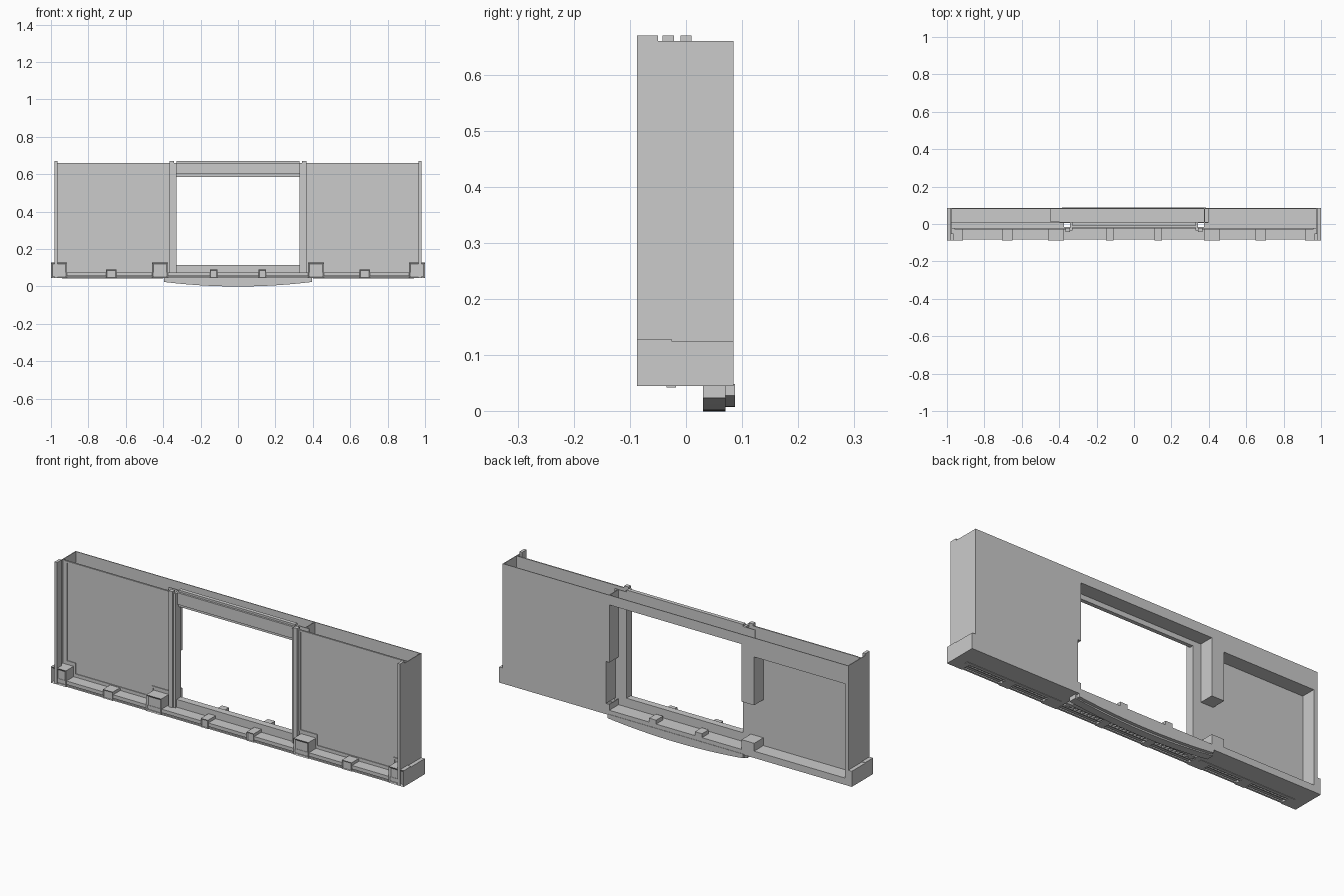
import bpy
import bmesh

if "Cube" in bpy.data.objects:
    bpy.data.objects.remove(bpy.data.objects["Cube"], do_unlink=True)

FRONT, BACK = -0.087, 0.085
PANE, CORE = -0.025, 0.01
BASE, SILL, TOP, CREST = 0.045, 0.08, 0.66, 0.67
WALL, OPENING, DIVIDER = 0.98, 0.33, 0.365
BAY, POST = 0.375, 0.446
KNEE, LINTEL, RECESS_TOP, RECESS_END = 0.315, 0.61, 0.563, 0.96
SKIN = 0.004
INNER = BACK - SKIN


def finish(name, bm):
    bmesh.ops.recalc_face_normals(bm, faces=bm.faces[:])
    mesh = bpy.data.meshes.new(name)
    bm.to_mesh(mesh)
    bm.free()
    obj = bpy.data.objects.new(name, mesh)
    bpy.context.scene.collection.objects.link(obj)


def add_box(bm, xs, ys, zs):
    verts = [bm.verts.new((x, y, z)) for x in xs for y in ys for z in zs]
    for quad in ((0, 1, 3, 2), (4, 6, 7, 5), (0, 4, 5, 1), (2, 3, 7, 6), (0, 2, 6, 4), (1, 5, 7, 3)):
        bm.faces.new([verts[i] for i in quad])


def box(name, xs, ys, zs, inset=0):
    bm = bmesh.new()
    add_box(bm, sorted(xs), ys, zs)
    if inset:
        # Sunken square on the front face
        bmesh.ops.recalc_face_normals(bm, faces=bm.faces[:])
        face = min(bm.faces, key=lambda f: f.calc_center_median().y)
        bmesh.ops.inset_region(bm, faces=[face], thickness=inset)
        bmesh.ops.translate(bm, verts=face.verts[:], vec=(0, inset / 2, 0))
    finish(name, bm)


def pair(name, xs, ys, zs, inset=0):
    for side, label in ((1, "left"), (-1, "right")):
        box(f"{label}_{name}", [side * x for x in xs], ys, zs, inset)


def bowed_strip(name, half, ys, low, rise, top, steps=24):
    bm = bmesh.new()
    outline = [(-half, top), (half, top)]
    for i in range(steps + 1):
        t = 1 - 2 * i / steps
        outline.append((t * half, low + rise * t * t))
    face = bm.faces.new([bm.verts.new((x, ys[0], z)) for x, z in outline])
    moved = bmesh.ops.extrude_face_region(bm, geom=[face])["geom"]
    verts = [v for v in moved if isinstance(v, bmesh.types.BMVert)]
    bmesh.ops.translate(bm, verts=verts, vec=(0, ys[1] - ys[0], 0))
    finish(name, bm)


# Front panels and outer walls, open at the top
pair("front_panel", (DIVIDER, WALL - SKIN), (PANE, PANE + SKIN), (BASE, TOP))
pair("outer_wall", (WALL - SKIN, WALL), (FRONT, BACK), (BASE, TOP))
pair("outer_post", (0.965, WALL), (FRONT, -0.05), (BASE, CREST))

# Stepped moulding that borders each panel
border = [(0.37, 0.655), (0.955, 0.655), (0.955, 0.145), (0.905, 0.145),
          (0.905, 0.09), (0.465, 0.09), (0.465, 0.145), (0.37, 0.145), (0.37, 0.655)]
for side, label in ((1, "left"), (-1, "right")):
    bm = bmesh.new()
    for (ax, az), (bx, bz) in zip(border, border[1:]):
        xs = sorted((side * ax, side * bx))
        zs = sorted((az, bz))
        add_box(bm, (xs[0] - SKIN, xs[1] + SKIN), (PANE - SKIN, PANE),
                (zs[0] - SKIN, zs[1] + SKIN))
    finish(f"{label}_panel_border", bm)

# Frame around the central opening
pair("divider", (0.342, DIVIDER), (-0.042, PANE + SKIN), (BASE, CREST))
pair("opening_jamb", (OPENING, 0.342), (-0.035, CORE), (BASE, TOP))
pair("jamb_return", (OPENING, BAY + 0.023), (CORE - SKIN, CORE), (BASE, TOP))
across = (-OPENING, OPENING)
box("opening_head", across, (-0.01, CORE), (0.585, CREST))
box("opening_head_trim", across, (-0.02, -0.01), (0.6, TOP))
box("opening_lip", across, (PANE, CORE), (BASE, 0.115))

# Rear shell: closed left half
box("rear_wall", (BAY + 0.023, WALL), (INNER, BACK), (BASE, TOP))
for name, low, high in (("upper", KNEE, TOP), ("lower", BASE, 0.1)):
    box(f"rear_wall_{name}_edge", (BAY, BAY + 0.023), (INNER, BACK), (low, high))
    box(f"bay_{name}_cheek", (BAY, BAY + SKIN), (CORE, BACK), (low, high))
box("bay_cheek", (BAY + 0.019, BAY + 0.023), (CORE, BACK), (0.1, KNEE))
box("bay_knee", (BAY, BAY + 0.023), (CORE, BACK), (KNEE, KNEE + SKIN))

# Rear shell: lintel, hanging post and recess of the right half
box("rear_lintel", (-BAY, BAY), (INNER, BACK), (LINTEL, TOP))
box("lintel_soffit", (-BAY, BAY), (CORE, BACK), (LINTEL, LINTEL + SKIN))
box("hanging_post", (-POST, -BAY), (CORE, BACK), (KNEE, LINTEL))
box("hanging_post_face", (-POST, -BAY), (INNER, BACK), (LINTEL, TOP))
box("recess_back", (-WALL, -BAY), (CORE - SKIN, CORE), (BASE, RECESS_TOP + SKIN))
box("recess_head", (-WALL, -POST), (INNER, BACK), (RECESS_TOP, TOP))
box("recess_soffit", (-RECESS_END, -POST), (CORE, BACK), (RECESS_TOP, RECESS_TOP + SKIN))
box("recess_side", (-WALL, -RECESS_END), (CORE, BACK), (BASE, RECESS_TOP))
box("recess_sill", (-RECESS_END, -POST), (CORE, BACK), (BASE, SILL))
box("post_foot", (-POST, -BAY), (CORE, BACK), (BASE, 0.12))
box("bay_sill", (-BAY, BAY), (CORE, BACK), (BASE, 0.07))
pair("sill_block", (0.11, 0.15), (0.03, BACK), (BASE, 0.09))

# Ledge along the foot of the front, with rails below it
across = (-WALL, WALL)
box("front_ledge", across, (FRONT + SKIN, PANE), (0.057, 0.075))
box("front_rail", across, (FRONT + SKIN, -0.073), (BASE, 0.052))
box("middle_rail", across, (-0.052, -0.046), (BASE, 0.057))
box("rear_rail", across, (PANE, -0.015), (BASE, 0.057))
pair("bottom_plate", (BAY, WALL), (PANE, BACK), (BASE, BASE + SKIN))
pair("foot_strip", (0.4, 0.94), (-0.035, -0.018), (BASE - SKIN / 2, BASE))
pair("corner_block", (0.915, 1.0), (FRONT, PANE), (BASE, 0.128), 0.012)
pair("corner_block_side", (WALL, 1.0), (PANE, BACK), (BASE, 0.125))
pair("inner_block", (0.375, 0.46), (FRONT, PANE), (BASE, 0.128), 0.012)
pair("panel_bracket", (0.65, 0.705), (FRONT, PANE), (BASE, 0.09), 0.006)
pair("centre_bracket", (0.11, 0.15), (FRONT, PANE), (BASE, 0.09), 0.006)

# Row of dentils under the ledge
bm = bmesh.new()
count = 90
for i in range(count):
    x = (2 * i / (count - 1) - 1) * 0.9
    add_box(bm, (x - SKIN, x + SKIN), (-0.046, PANE), (BASE + SKIN, 0.057))
finish("dentils", bm)

# Bowed apron under the opening
bowed_strip("bowed_apron", 0.395, (0.03, 0.07), 0.0, 0.024, BASE)
bowed_strip("bowed_apron_rear", 0.385, (0.07, BACK + 0.002), 0.008, 0.02, BASE + SKIN)
